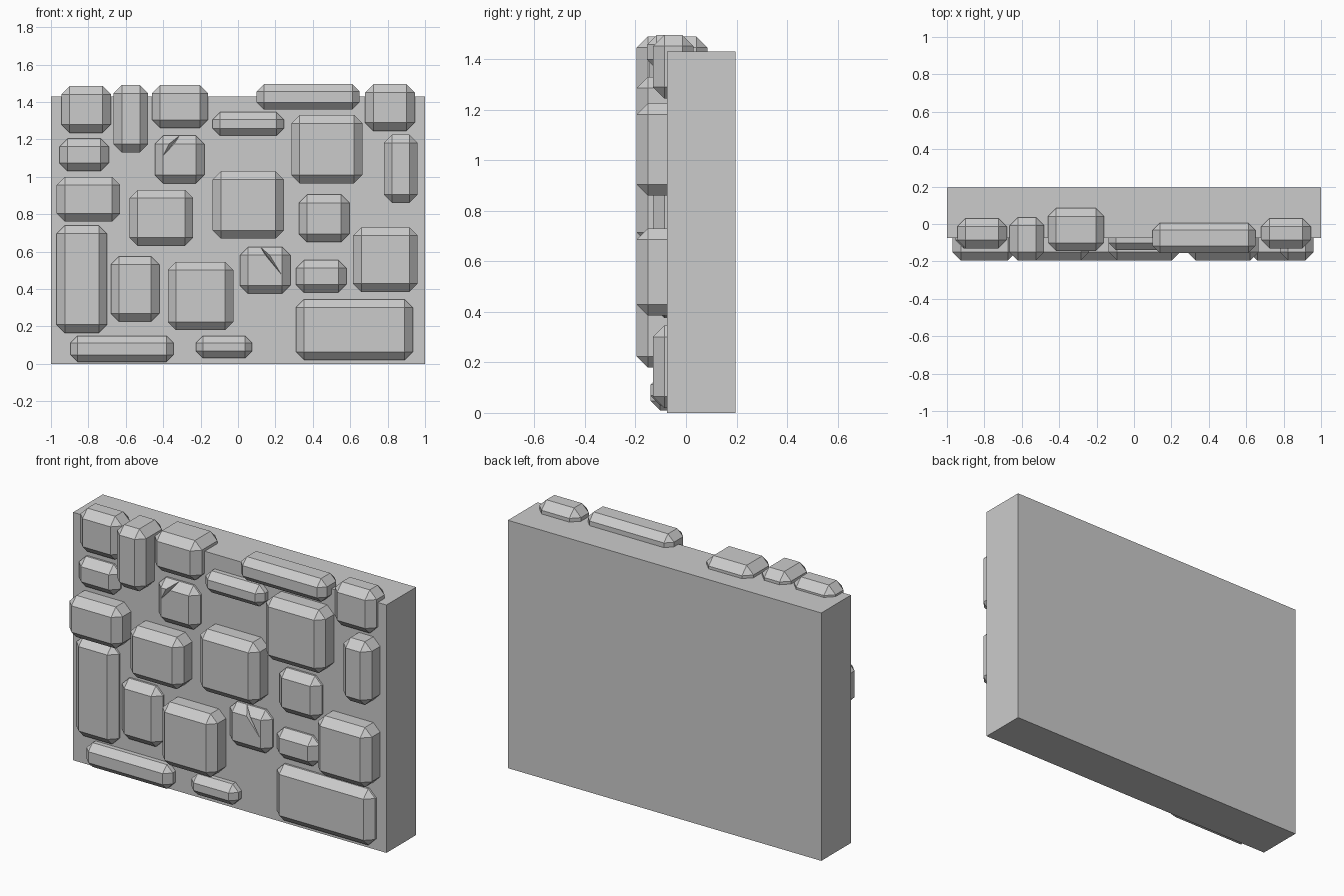
import bpy, bmesh
from mathutils import Vector

if "Cube" in bpy.data.objects:
    bpy.data.objects.remove(bpy.data.objects["Cube"])


def mesh_object(name, bm):
    bmesh.ops.recalc_face_normals(bm, faces=bm.faces)
    mesh = bpy.data.meshes.new(name)
    bm.to_mesh(mesh)
    bm.free()
    obj = bpy.data.objects.new(name, mesh)
    bpy.context.collection.objects.link(obj)
    return obj


def block(name, x, y, z, bevel=0.0):
    """Box from (min, max) ranges, optionally with chamfered edges."""
    bm = bmesh.new()
    bmesh.ops.create_cube(bm, size=1)
    for v in bm.verts:
        v.co = Vector([(a + b) / 2 + c * (b - a) for (a, b), c in zip((x, y, z), v.co)])
    if bevel:
        bmesh.ops.bevel(bm, geom=bm.edges[:], offset=bevel, offset_type='OFFSET',
                        segments=1, profile=0.5, affect='EDGES')
    return mesh_object(name, bm)


def crack(stone, points):
    """Cut a wedge-shaped crack into a stone."""
    bm = bmesh.new()
    for p in points:
        bm.verts.new(p)
    bmesh.ops.convex_hull(bm, input=bm.verts[:])
    cutter = mesh_object("crack_cutter", bm)
    cutter.hide_render = True
    cutter.display_type = 'WIRE'
    mod = stone.modifiers.new("crack", 'BOOLEAN')
    mod.operation = 'DIFFERENCE'
    mod.solver = 'EXACT'
    mod.object = cutter


# Wall slab
block("wall_slab", (-1, 1), (-0.075, 0.195), (0, 1.43))

# Groups of stones by front depth and thickness: (x0, x1, z0, z1)
groups = [
    # large proud stones
    (-0.195, 0.23, [(-.665, -.48, 1.13, 1.49), (.285, .665, .965, 1.33),
                    (.78, .96, .86, 1.225), (-.97, -.63, .76, 1.0),
                    (-.58, -.24, .63, .93), (-.135, .245, .67, 1.03),
                    (-.375, -.025, .18, .545), (.615, .96, .385, .73)]),
    # shallow stones
    (-0.13, 0.16, [(-.945, -.68, 1.235, 1.485), (.68, .945, 1.245, 1.495),
                   (-.955, -.69, 1.03, 1.205), (.325, .595, .65, .905),
                   (-.97, -.70, .165, .74), (-.68, -.42, .225, .575),
                   (.31, .58, .38, .555), (.31, .935, .02, .345)]),
    # thin and top course stones
    (-0.14, 0.16, [(-.895, -.345, .01, .15), (-.225, .075, .03, .15),
                   (-.135, .245, 1.22, 1.345)]),
    (-0.145, 0.23, [(-.46, -.16, 1.26, 1.49)]),
    (-0.155, 0.16, [(.10, .65, 1.36, 1.495)]),
]
for front, depth, stones in groups:
    for x0, x1, z0, z1 in stones:
        bevel = 0.038 if z1 - z0 < 0.16 else 0.044
        block("stone", (x0, x1), (front, front + depth), (z0, z1), bevel)

# Cracked stones
f = -0.13
upper = block("cracked_stone_upper", (-.445, -.18), (f, f + .16), (.965, 1.22), .044)
crack(upper, [(-.41, f - .005, 1.10), (-.28, f - .02, 1.235),
              (-.385, f - .02, 1.175), (-.30, f + .05, 1.235)])
lower = block("cracked_stone_lower", (.01, .28), (f, f + .16), (.375, .625), .044)
crack(lower, [(.245, f - .005, .46), (.085, f - .02, .65),
              (.14, f - .02, .65), (.10, f + .05, .65)])
